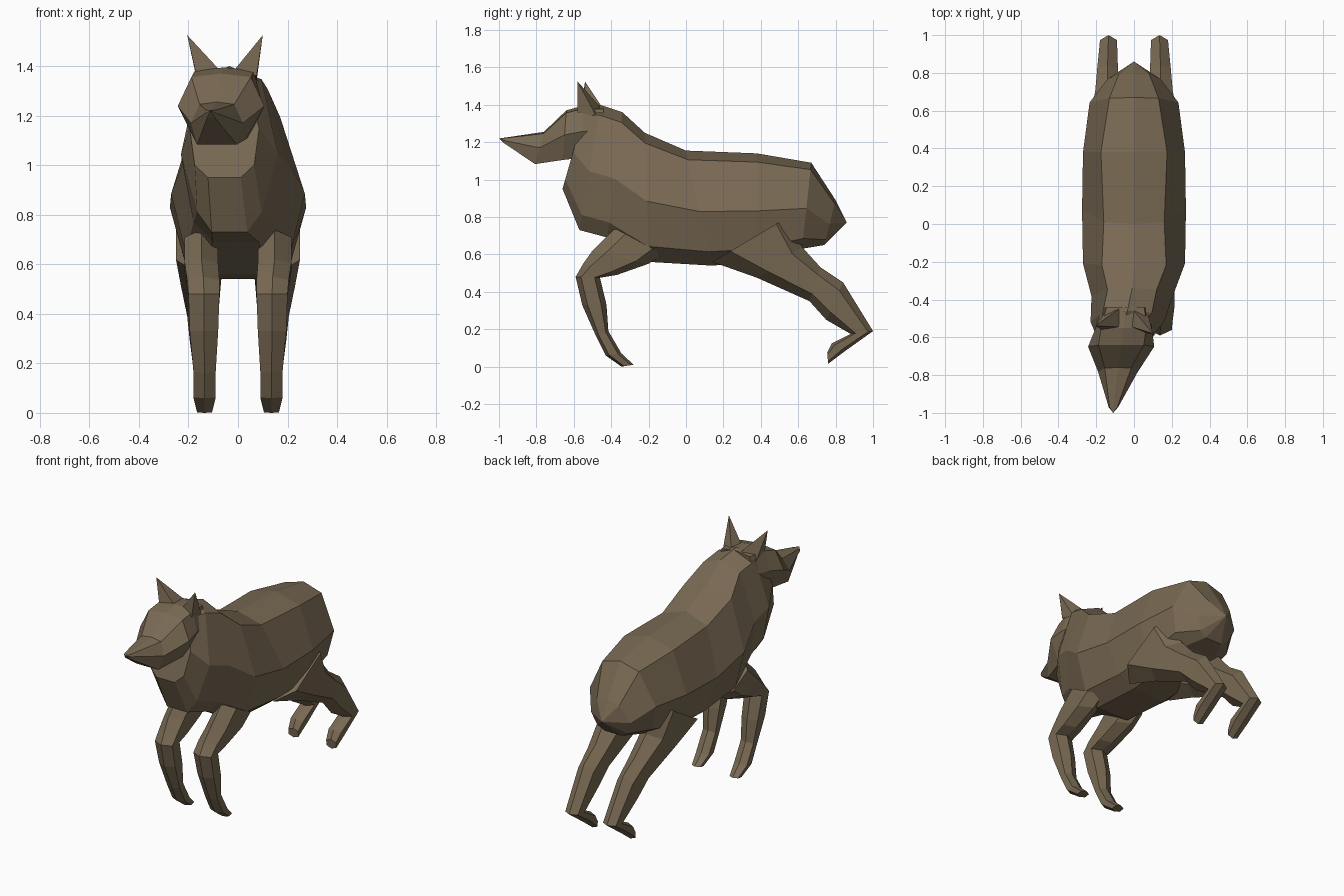
import bpy
from mathutils import Vector

fur = bpy.data.materials.new("brown fur")
fur.diffuse_color = (0.19, 0.142, 0.086, 1)


def make(name, verts, faces):
    mesh = bpy.data.meshes.new(name)
    mesh.from_pydata(verts, [], faces)
    mesh.materials.append(fur)
    obj = bpy.data.objects.new(name, mesh)
    bpy.context.collection.objects.link(obj)
    # consistent outward normals
    import bmesh
    bm = bmesh.new()
    bm.from_mesh(mesh)
    bmesh.ops.recalc_face_normals(bm, faces=bm.faces)
    bm.to_mesh(mesh)
    bm.free()
    return obj


def loft(name, rings, start_tip=None):
    """Skin a list of equal-length point rings and close both ends."""
    n = len(rings[0])
    verts = [p for r in rings for p in r]
    faces = [(k * n + i, k * n + (i + 1) % n, (k + 1) * n + (i + 1) % n, (k + 1) * n + i)
             for k in range(len(rings) - 1) for i in range(n)]
    faces.append(tuple(range((len(rings) - 1) * n, len(rings) * n)))
    if start_tip:
        verts.append(start_tip)
        faces += [(i, (i + 1) % n, len(verts) - 1) for i in range(n)]
    else:
        faces.append(tuple(range(n)))
    return make(name, verts, faces)


def section(cx, top, bottom, widths, heights):
    """Symmetric ring between a top and a bottom point, given half widths at fractions."""
    t, b = Vector((cx, *top)), Vector((cx, *bottom))
    half = [t.lerp(b, f) + Vector((w, 0, 0)) for w, f in zip(widths, heights)]
    other = [Vector((2 * cx - p.x, p.y, p.z)) for p in reversed(half)]
    return [t] + half + other


# Torso and neck, rump to throat: centre x, top (y, z), bottom (y, z), half widths
torso = [
    (0.00, (0.80, 0.89), (0.74, 0.65), 0.08, 0.14, 0.11),
    (0.00, (0.67, 1.09), (0.62, 0.63), 0.13, 0.235, 0.20),
    (0.00, (0.38, 1.14), (0.38, 0.56), 0.175, 0.27, 0.22),
    (0.00, (0.00, 1.155), (0.14, 0.54), 0.16, 0.275, 0.215),
    (0.00, (-0.22, 1.25), (-0.20, 0.56), 0.17, 0.27, 0.21),
    (-0.01, (-0.34, 1.36), (-0.42, 0.69), 0.13, 0.215, 0.17),
    (-0.035, (-0.46, 1.40), (-0.57, 0.73), 0.13, 0.195, 0.13),
    (-0.055, (-0.54, 1.37), (-0.66, 0.95), 0.10, 0.14, 0.12),
]
loft("torso", [section(cx, t, b, (w1, w2, w3, w3 * 0.55), (0.08, 0.53, 0.88, 1.0))
               for cx, t, b, w1, w2, w3 in torso], start_tip=(0, 0.86, 0.77))

# Head, nose to nape, turned slightly to one side
head = [
    (-0.109, (-0.97, 1.224), (-0.97, 1.190), 0.02, 0.025, 0.015),
    (-0.085, (-0.76, 1.255), (-0.81, 1.070), 0.07, 0.105, 0.08),
    (-0.068, (-0.64, 1.370), (-0.66, 1.085), 0.12, 0.175, 0.10),
    (-0.055, (-0.55, 1.395), (-0.56, 1.095), 0.12, 0.150, 0.10),
    (-0.045, (-0.44, 1.390), (-0.46, 1.120), 0.10, 0.130, 0.08),
]
loft("head", [section(cx, t, b, (w1, w2, w3), (0.05, 0.46, 0.93))
              for cx, t, b, w1, w2, w3 in head], start_tip=(-0.11, -1.0, 1.22))

# Ears: pointed pyramids on the crown
ears = {
    "left_ear": [(-0.17, -0.56, 1.37), (-0.08, -0.545, 1.39), (-0.08, -0.45, 1.39),
                 (-0.165, -0.48, 1.34), (-0.205, -0.54, 1.525)],
    "right_ear": [(-0.01, -0.545, 1.39), (0.075, -0.58, 1.36), (0.075, -0.48, 1.34),
                  (0.0, -0.46, 1.39), (0.10, -0.58, 1.525)],
}
for name, pts in ears.items():
    make(name, pts, [(0, 1, 2, 3), (0, 1, 4), (1, 2, 4), (2, 3, 4), (3, 0, 4)])

# Legs: front point (y, z), back point (y, z), inner x, outer x
front_leg = [
    ((-0.38, 0.74), (-0.12, 0.60), 0.08, 0.215),
    ((-0.50, 0.62), (-0.20, 0.55), 0.08, 0.215),
    ((-0.55, 0.55), (-0.37, 0.49), 0.075, 0.205),
    ((-0.59, 0.48), (-0.46, 0.475), 0.075, 0.20),
    ((-0.555, 0.33), (-0.425, 0.33), 0.08, 0.195),
    ((-0.48, 0.16), (-0.415, 0.19), 0.09, 0.18),
    ((-0.43, 0.06), (-0.345, 0.07), 0.09, 0.18),
    ((-0.345, 0.0), (-0.28, 0.01), 0.105, 0.165),
]
hind_leg = [
    ((0.14, 0.56), (0.58, 0.82), 0.06, 0.25),
    ((0.38, 0.475), (0.62, 0.64), 0.07, 0.23),
    ((0.66, 0.35), (0.72, 0.53), 0.08, 0.205),
    ((0.75, 0.25), (0.84, 0.45), 0.085, 0.195),
    ((0.88, 0.175), (1.0, 0.19), 0.09, 0.18),
    ((0.78, 0.125), (0.85, 0.083), 0.09, 0.18),
    ((0.755, 0.075), (0.76, 0.015), 0.10, 0.17),
]


def leg_ring(front, back, x0, x1, side):
    mid = (x0 + x1) / 2
    f, b = Vector((0, *front)), Vector((0, *back))
    pts = ((mid, 0), (x1, 0.22), (x1, 0.78), (mid, 1), (x0, 0.78), (x0, 0.22))
    return [f.lerp(b, t) + Vector((side * x, 0, 0)) for x, t in pts]


for side, label in ((-1, "left"), (1, "right")):
    for part, rows in (("front_leg", front_leg), ("hind_leg", hind_leg)):
        loft(f"{label}_{part}", [leg_ring(*row, side) for row in rows])
